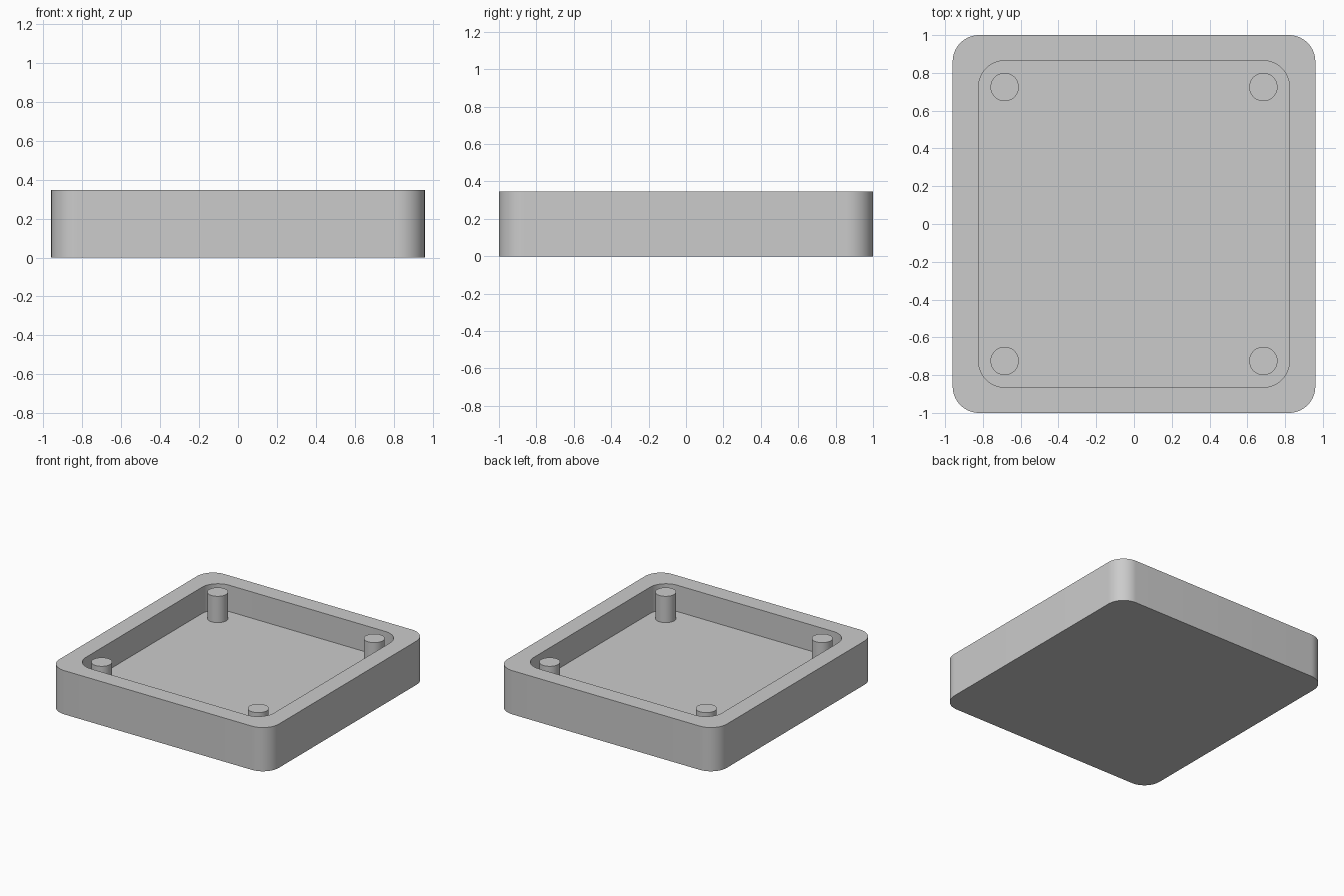
import bpy, bmesh
from math import sin, cos, pi, radians

HEIGHT, FLOOR = 0.346, 0.138
CORNER, STEPS = 0.14, 16

cube = bpy.data.objects.get("Cube")
if cube:
    bpy.data.objects.remove(cube, do_unlink=True)

grey = bpy.data.materials.new("plain grey")
grey.use_nodes = True
grey.diffuse_color = (0.6, 0.6, 0.6, 1)
grey.node_tree.nodes["Principled BSDF"].inputs["Base Color"].default_value = grey.diffuse_color


def finish(obj):
    obj.data.materials.append(grey)
    bpy.ops.object.select_all(action="DESELECT")
    obj.select_set(True)
    bpy.context.view_layer.objects.active = obj
    bpy.ops.object.shade_smooth_by_angle(angle=radians(30))


def rounded_loop(bm, half_x, half_y, z):
    """Ring of vertices around a rounded rectangle."""
    ring = []
    for quarter, (sx, sy) in enumerate([(1, 1), (-1, 1), (-1, -1), (1, -1)]):
        for i in range(STEPS + 1):
            a = (quarter + i / STEPS) * pi / 2
            ring.append(bm.verts.new((sx * (half_x - CORNER) + CORNER * cos(a),
                                      sy * (half_y - CORNER) + CORNER * sin(a), z)))
    return ring


# Tray: outer wall, flat rim, inner wall, closed by the underside and the floor
bm = bmesh.new()
outer, inner = (0.96, 1.0), (0.823, 0.865)
rings = [rounded_loop(bm, *size, z) for size, z in
         [(outer, 0), (outer, HEIGHT), (inner, HEIGHT), (inner, FLOOR)]]
for low, high in zip(rings, rings[1:]):
    for i in range(len(low)):
        j = (i + 1) % len(low)
        bm.faces.new((low[i], low[j], high[j], high[i]))
bm.faces.new(rings[0][::-1])
bm.faces.new(rings[-1])
mesh = bpy.data.meshes.new("tray")
bm.to_mesh(mesh)
bm.free()
tray = bpy.data.objects.new("tray", mesh)
bpy.context.collection.objects.link(tray)
finish(tray)

# Corner pegs, standing on the floor and level with the rim
for side, x in (("left", 0.685), ("right", -0.685)):
    for end, y in (("front", -0.725), ("back", 0.725)):
        bpy.ops.mesh.primitive_cylinder_add(
            vertices=48, radius=0.075, depth=HEIGHT - FLOOR,
            location=(x, y, (HEIGHT + FLOOR) / 2))
        peg = bpy.context.object
        peg.name = f"{end}_{side}_peg"
        finish(peg)
